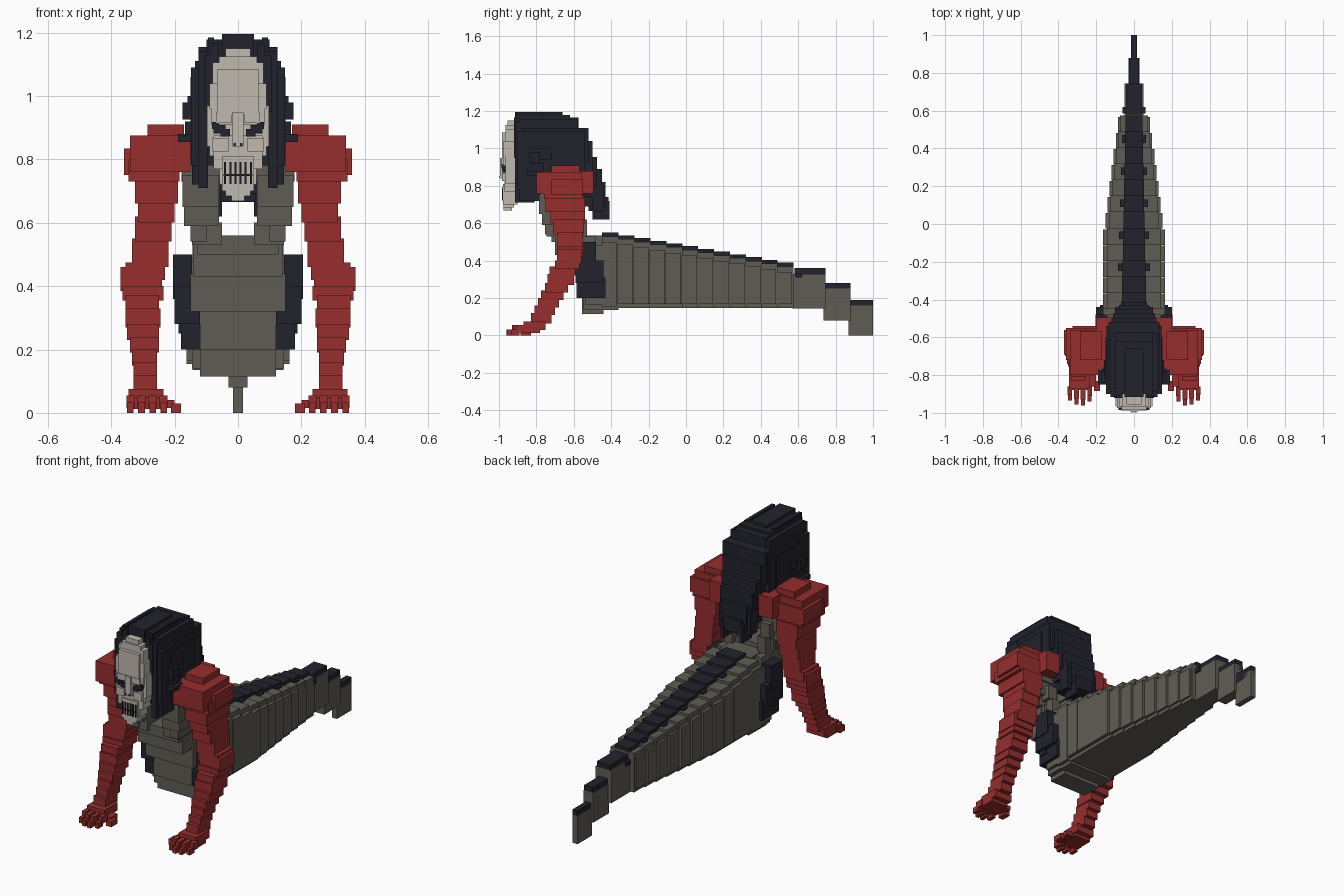
import bpy, bmesh
from mathutils import Matrix, Vector


def material(name, rgb):
    m = bpy.data.materials.new(name)
    m.diffuse_color = (*rgb, 1)
    return m


RED = material("red", (0.31, 0.027, 0.027))
GREY = material("stone grey", (0.118, 0.108, 0.088))
DARK = material("dark navy", (0.016, 0.016, 0.027))
PALE = material("bone", (0.53, 0.49, 0.43))


def part(name, mat, boxes, mirror=False):
    """Blocks given as x0, x1, y0, y1, z0, z1, optionally mirrored in x."""
    bm = bmesh.new()
    if mirror:
        boxes = boxes + [(-b[1], -b[0], *b[2:]) for b in boxes]
    for x0, x1, y0, y1, z0, z1 in boxes:
        mid = Vector((x0 + x1, y0 + y1, z0 + z1)) / 2
        bmesh.ops.create_cube(bm, size=1, matrix=Matrix.Translation(mid)
                              @ Matrix.Diagonal((x1 - x0, y1 - y0, z1 - z0, 1)))
    me = bpy.data.meshes.new(name)
    bm.to_mesh(me)
    bm.free()
    me.materials.append(mat)
    bpy.context.collection.objects.link(bpy.data.objects.new(name, me))


def wide(w, *rest):
    return (-w, w, *rest)


def lerp(a, b, t):
    return a + (b - a) * t


# Long body made of overlapping segments with a spine strip on top
body, spine, knobs = [], [], []
n = 12
for i in range(n):
    t = i / (n - 1)
    y0 = -0.45 + i * 0.085
    y1 = y0 + 0.09
    w = 0.163 if i < 5 else lerp(0.163, 0.085, (i - 4) / 7)
    top = lerp(0.53, 0.37, t)
    bot = 0.135 if i < 1 else 0.148
    body += [wide(w * 0.88, y0, y1, bot, top),
             wide(w, y0, y1 - 0.008, bot + 0.02, top - 0.03)]
    spine.append(wide(lerp(0.064, 0.045, t), y0, y1, top - 0.05, top + 0.02))
    if i % 2 == 0 and i:
        knobs.append(wide(lerp(0.09, 0.06, t), y0 + 0.03, y0 + 0.07,
                          top - 0.03, top + 0.008))
# Tapered tail
for w, y0, y1, bot, top in [(0.05, 0.57, 0.745, 0.145, 0.33),
                            (0.03, 0.735, 0.88, 0.08, 0.25),
                            (0.016, 0.87, 1.0, 0.0, 0.16)]:
    body.append(wide(w, y0, y1, bot, top))
    spine.append(wide(w * 0.75 + 0.004, y0 + 0.01, y1, top - 0.03, top + 0.03))
knobs.append(wide(0.06, 0.585, 0.62, 0.31, 0.335))
part("tail_body", GREY, body)
part("spine_strip", DARK, spine + knobs)

# Belly and waist
part("belly", GREY, [
    wide(0.12, -0.555, -0.44, 0.115, 0.32), wide(0.145, -0.55, -0.44, 0.14, 0.32),
    wide(0.163, -0.54, -0.44, 0.165, 0.48), wide(0.12, -0.585, -0.5, 0.2, 0.34),
    wide(0.15, -0.62, -0.48, 0.32, 0.44), wide(0.14, -0.70, -0.48, 0.43, 0.53),
    wide(0.13, -0.72, -0.56, 0.50, 0.56), wide(0.10, -0.56, -0.44, 0.48, 0.535)])

# Chest columns that leave an opening under the chin
part("chest", GREY, [
    (0.05, 0.145, -0.745, -0.58, 0.53, 0.60), (0.10, 0.15, -0.755, -0.60, 0.54, 0.615),
    (0.06, 0.17, -0.77, -0.59, 0.59, 0.66), (0.06, 0.175, -0.785, -0.57, 0.65, 0.75),
    (0.05, 0.178, -0.78, -0.56, 0.73, 0.87), (0.08, 0.13, -0.58, -0.53, 0.53, 0.62),
    (0.09, 0.15, -0.6, -0.54, 0.62, 0.7)], True)

# Dark plates on the hips
part("hip_plate", DARK, [
    (0.12, 0.18, -0.58, -0.43, 0.20, 0.31), (0.12, 0.20, -0.59, -0.44, 0.28, 0.40),
    (0.145, 0.205, -0.58, -0.48, 0.36, 0.50), (0.15, 0.188, -0.57, -0.52, 0.25, 0.30)], True)

# Shoulders
part("shoulder", RED, [
    (0.17, 0.285, -0.72, -0.57, 0.80, 0.91), (0.15, 0.34, -0.80, -0.56, 0.76, 0.875),
    (0.20, 0.36, -0.72, -0.55, 0.75, 0.835), (0.11, 0.20, -0.69, -0.495, 0.76, 0.88),
    (0.185, 0.345, -0.76, -0.55, 0.73, 0.80)], True)

# Upper arms, elbows and forearms stepping forward to the wrist
part("arm", RED, [
    (0.19, 0.325, -0.75, -0.54, 0.66, 0.74), (0.20, 0.315, -0.725, -0.54, 0.60, 0.68),
    (0.21, 0.325, -0.71, -0.545, 0.54, 0.62), (0.22, 0.335, -0.69, -0.55, 0.46, 0.55),
    (0.23, 0.355, -0.69, -0.55, 0.42, 0.475), (0.24, 0.37, -0.69, -0.56, 0.385, 0.46),
    (0.235, 0.365, -0.70, -0.57, 0.355, 0.40), (0.25, 0.355, -0.73, -0.59, 0.32, 0.37),
    (0.245, 0.355, -0.74, -0.60, 0.27, 0.33), (0.25, 0.35, -0.755, -0.63, 0.23, 0.28),
    (0.25, 0.34, -0.775, -0.655, 0.19, 0.24), (0.255, 0.335, -0.79, -0.68, 0.15, 0.20),
    (0.255, 0.33, -0.81, -0.70, 0.11, 0.16), (0.255, 0.33, -0.83, -0.72, 0.065, 0.12)], True)

# Hands with four fingers and a thumb
hand = [(0.235, 0.345, -0.87, -0.75, 0.03, 0.075), (0.24, 0.345, -0.88, -0.78, 0.012, 0.05),
        (0.20, 0.245, -0.86, -0.80, 0.015, 0.04), (0.18, 0.212, -0.885, -0.83, 0.0, 0.03)]
for i, reach in enumerate((0.94, 0.96, 0.955, 0.935)):
    x = 0.222 + i * 0.035
    hand += [(x, x + 0.025, -reach + 0.03, -0.86, 0.015, 0.055),
             (x + 0.002, x + 0.023, -reach, -reach + 0.045, 0.0, 0.032)]
part("hand", RED, hand, True)

# Pale mask: tiers by width and height
part("mask", PALE, [
    wide(0.04, -0.955, -0.88, 1.12, 1.15), wide(0.06, -0.965, -0.88, 1.08, 1.125),
    wide(0.08, -0.965, -0.88, 1.03, 1.105), wide(0.065, -0.985, -0.88, 0.94, 1.085),
    wide(0.09, -0.975, -0.88, 0.96, 1.04), wide(0.098, -0.965, -0.88, 0.84, 0.97),
    wide(0.085, -0.975, -0.88, 0.91, 0.96), wide(0.09, -0.965, -0.89, 0.81, 0.85),
    wide(0.078, -0.97, -0.89, 0.77, 0.875), wide(0.058, -0.965, -0.90, 0.72, 0.78),
    wide(0.05, -0.978, -0.90, 0.70, 0.81), wide(0.04, -0.975, -0.92, 0.685, 0.71),
    wide(0.02, -0.975, -0.93, 0.668, 0.69), wide(0.018, -0.995, -0.96, 0.84, 0.95)])
part("cheekbone", PALE, [(0.03, 0.08, -0.985, -0.95, 0.825, 0.868),
                         (0.02, 0.07, -0.988, -0.95, 0.915, 0.95)], True)

# Slanted eyes, nostrils and gaps between teeth
marks = [(0.026, 0.055, -0.982, -0.96, 0.872, 0.895), (0.04, 0.078, -0.984, -0.96, 0.882, 0.908),
         (0.06, 0.082, -0.986, -0.96, 0.895, 0.918), (0.006, 0.014, -0.997, -0.98, 0.842, 0.852)]
marks += [(x, x + 0.006, -0.984, -0.97, 0.722, 0.792) for x in (0.005, 0.021, 0.038)]
part("eyes_and_teeth", DARK, marks + [(0, 0.045, -0.983, -0.97, 0.747, 0.753)], True)

# Hair: crown, side curtains and layered back
part("hair", DARK, [
    wide(0.05, -0.915, -0.66, 1.10, 1.195), wide(0.10, -0.90, -0.62, 1.08, 1.178),
    wide(0.125, -0.89, -0.58, 1.04, 1.155), wide(0.135, -0.87, -0.52, 0.93, 1.11),
    wide(0.10, -0.74, -0.575, 1.0, 1.165), wide(0.12, -0.72, -0.50, 0.86, 1.04),
    wide(0.145, -0.86, -0.54, 0.88, 1.09), wide(0.11, -0.66, -0.475, 0.80, 0.955),
    wide(0.10, -0.62, -0.45, 0.74, 0.89), wide(0.08, -0.57, -0.43, 0.69, 0.82),
    wide(0.055, -0.52, -0.415, 0.665, 0.74), wide(0.09, -0.90, -0.70, 0.78, 1.0)])
part("hair_strand", DARK, [
    (0.095, 0.125, -0.915, -0.81, 0.71, 1.14), (0.09, 0.148, -0.90, -0.80, 0.78, 1.09),
    (0.12, 0.145, -0.89, -0.78, 0.72, 0.90), (0.10, 0.15, -0.82, -0.60, 0.80, 1.06),
    (0.08, 0.105, -0.92, -0.85, 0.95, 1.13), (0.06, 0.085, -0.92, -0.84, 1.08, 1.165),
    (0.145, 0.175, -0.84, -0.78, 0.925, 0.98), (0.14, 0.16, -0.84, -0.72, 0.94, 1.0),
    (0.14, 0.19, -0.85, -0.77, 0.855, 0.88), (0.14, 0.168, -0.83, -0.76, 0.87, 0.92),
    (0.025, 0.04, -0.91, -0.68, 1.15, 1.19), (0.075, 0.095, -0.91, -0.66, 1.12, 1.185),
    (0.05, 0.068, -0.50, -0.41, 0.62, 0.72), (0.07, 0.10, -0.50, -0.44, 0.66, 0.80)], True)
